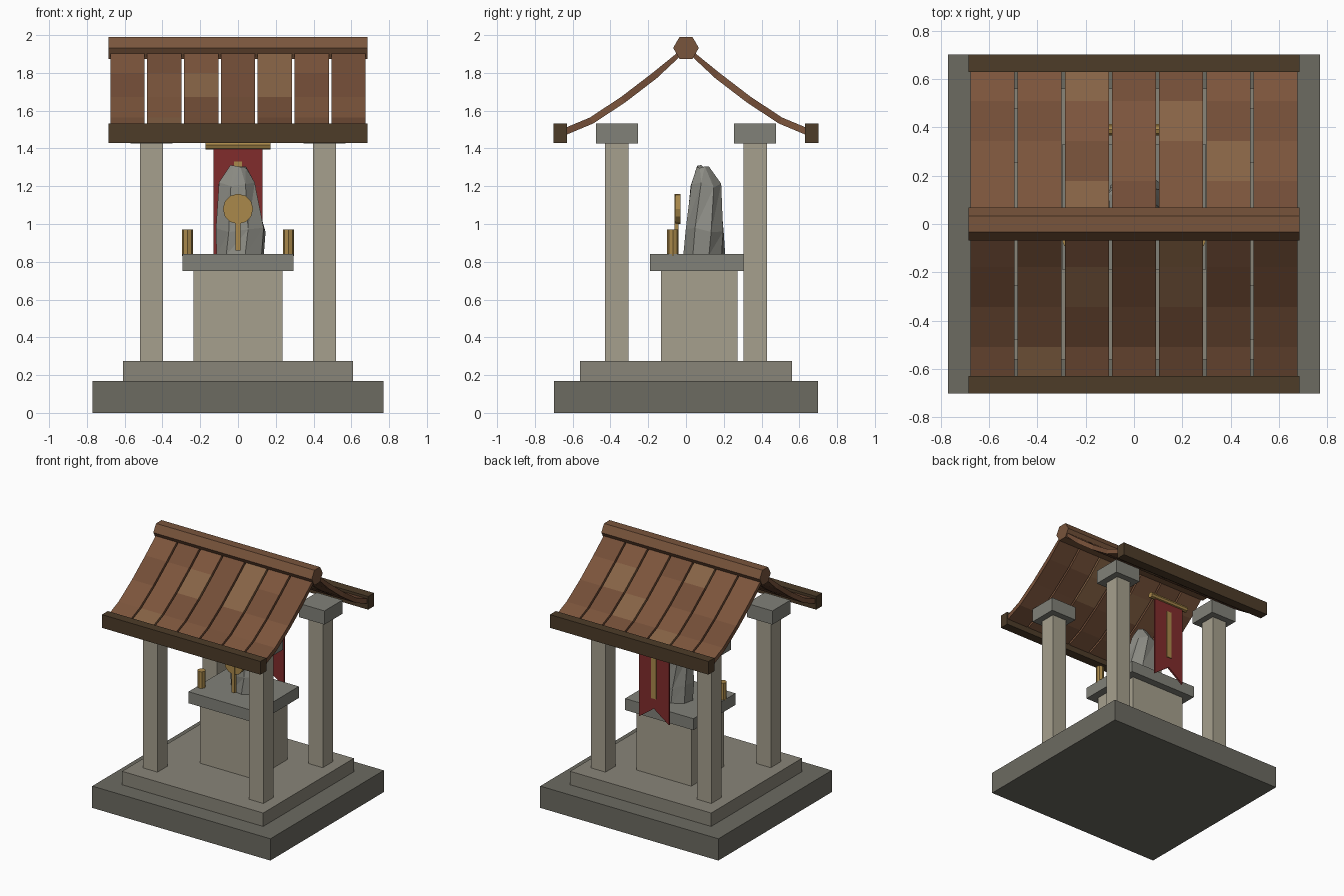
import bpy, bmesh, math, random
from mathutils import Vector

if "Cube" in bpy.data.objects:
    bpy.data.objects.remove(bpy.data.objects["Cube"])

random.seed(4)


def mat(name, r, g, b):
    m = bpy.data.materials.new(name)
    m.diffuse_color = (r, g, b, 1)
    m.use_nodes = True
    m.node_tree.nodes["Principled BSDF"].inputs["Base Color"].default_value = m.diffuse_color
    return m


DARK_STONE = mat("dark_stone", 0.15, 0.145, 0.12)
MID_STONE = mat("mid_stone", 0.25, 0.235, 0.19)
CAP_STONE = mat("cap_stone", 0.22, 0.22, 0.19)
PALE_STONE = mat("pale_stone", 0.38, 0.35, 0.27)
ROCK = mat("rock", 0.26, 0.26, 0.23)
GOLD = mat("gold", 0.40, 0.25, 0.07)
RED = mat("red_cloth", 0.22, 0.025, 0.025)
BEAM = mat("dark_wood", 0.075, 0.045, 0.022)
RIDGE = mat("ridge_wood", 0.19, 0.09, 0.045)
PLANKS = [mat("plank_a", 0.17, 0.075, 0.038), mat("plank_b", 0.20, 0.09, 0.045),
          mat("plank_c", 0.24, 0.125, 0.06)]


def finish(name, bm, *mats):
    bmesh.ops.recalc_face_normals(bm, faces=bm.faces)
    me = bpy.data.meshes.new(name)
    bm.to_mesh(me)
    bm.free()
    for m in mats:
        me.materials.append(m)
    ob = bpy.data.objects.new(name, me)
    bpy.context.collection.objects.link(ob)
    return ob


def box(name, x0, x1, y0, y1, z0, z1, m):
    bm = bmesh.new()
    bmesh.ops.create_cube(bm, size=1)
    for v in bm.verts:
        v.co = ((x0 + x1) / 2 + v.co.x * (x1 - x0), (y0 + y1) / 2 + v.co.y * (y1 - y0),
                (z0 + z1) / 2 + v.co.z * (z1 - z0))
    return finish(name, bm, m)


def rod(name, centre, radius, length, sides, axis, m):
    bm = bmesh.new()
    bmesh.ops.create_cone(bm, cap_ends=True, segments=sides, radius1=radius, radius2=radius, depth=length)
    ob = finish(name, bm, m)
    ob.location = centre
    ob.rotation_euler = {"x": (0, math.pi / 2, 0), "y": (math.pi / 2, 0, 0), "z": (0, 0, 0)}[axis]
    return ob


def prism(name, outline, y0, y1, m):
    """Extrude an x-z outline along y."""
    bm = bmesh.new()
    f = bm.faces.new([bm.verts.new((x, y0, z)) for x, z in outline])
    ext = bmesh.ops.extrude_face_region(bm, geom=[f])["geom"]
    bmesh.ops.translate(bm, vec=(0, y1 - y0, 0), verts=[e for e in ext if isinstance(e, bmesh.types.BMVert)])
    return finish(name, bm, m)


# stepped base
box("base_slab", -0.77, 0.77, -0.70, 0.70, 0, 0.17, DARK_STONE)
box("base_step", -0.61, 0.61, -0.56, 0.56, 0.17, 0.275, MID_STONE)

# pillars with capitals
for sx, side in ((-1, "left"), (1, "right")):
    for sy, end in ((-1, "front"), (1, "back")):
        x, y = 0.458 * sx, 0.366 * sy
        box(f"{end}_{side}_pillar", x - .062, x + .062, y - .062, y + .062, 0.275, 1.43, PALE_STONE)
        box(f"{end}_{side}_capital", x - .111, x + .111, y - .111, y + .111, 1.425, 1.532, CAP_STONE)

# altar
box("altar_block", -0.236, 0.236, -0.132, 0.272, 0.275, 0.75, PALE_STONE)
box("altar_top", -0.295, 0.295, -0.19, 0.33, 0.75, 0.84, CAP_STONE)

# standing rock: jittered rings with a sunken tip
bm = bmesh.new()
N = 8
rings = []
for z, cx, cy, rx, ry, turn in ((0.835, .01, .1, .135, .113, .2), (0.97, .015, .1, .135, .11, .3),
                                (1.21, -.01, .105, .1, .085, .5), (1.31, 0, .09, .045, .035, .3)):
    ring = []
    for i in range(N):
        a = math.tau * i / N + turn
        k = random.uniform(0.93, 1.04)
        dz = random.uniform(-0.02, 0.015) if z > 0.9 else 0
        ring.append(bm.verts.new((cx + rx * k * math.cos(a), cy + ry * k * math.sin(a), z + dz)))
    rings.append(ring)
for a, b in zip(rings, rings[1:]):
    for i in range(N):
        j = (i + 1) % N
        bm.faces.new((a[i], a[j], b[j]))
        bm.faces.new((a[i], b[j], b[i]))
tip = bm.verts.new((0, 0.09, 1.27))
for i in range(N):
    bm.faces.new((rings[-1][i], rings[-1][(i + 1) % N], tip))
bm.faces.new(rings[0][::-1])
finish("standing_rock", bm, ROCK)

# offerings on the altar
for sx, side in ((-1, "left"), (1, "right")):
    rod(f"{side}_candle", (0.267 * sx, -0.07, 0.90), 0.03, 0.14, 8, "z", GOLD)
rod("emblem_disc", (0, -0.043, 1.08), 0.08, 0.026, 12, "y", GOLD)
box("emblem_staff", -0.013, 0.013, -0.06, -0.04, 0.86, 1.16, GOLD)

# hanging banner at the back
prism("banner_cloth", [(-.13, 1.41), (.13, 1.41), (.13, .77), (0, .865), (-.13, .77)], 0.383, 0.397, RED)
box("banner_stripe", -0.021, 0.021, 0.377, 0.403, 0.945, 1.33, GOLD)
rod("banner_rod", (0, 0.39, 1.417), 0.023, 0.342, 8, "x", GOLD)

# curved roof planks, seven per slope with open gaps
profile = [Vector((0.0, 1.93)), Vector((0.167, 1.785)), Vector((0.333, 1.658)),
           Vector((0.5, 1.548)), Vector((0.667, 1.478))]
T = 0.018
top, low = [], []
for i, p in enumerate(profile):
    d = (profile[min(i + 1, 4)] - profile[max(i - 1, 0)]).normalized()
    n = Vector((-d.y, d.x)) * T
    top.append(p + n)
    low.append(p - n)
top[0].x = low[0].x = 0.0
for s, end in ((-1, "front"), (1, "back")):
    bm = bmesh.new()
    for k in range(-3, 4):
        x0, x1 = k * 0.195 - 0.091, k * 0.195 + 0.091
        rows = [[bm.verts.new((x, s * q.x, q.y)) for x, q in ((x0, t), (x1, t), (x1, l), (x0, l))]
                for t, l in zip(top, low)]
        for a, b in zip(rows, rows[1:]):
            c = random.choice((0, 0, 1, 1, 2))
            for i in range(4):
                j = (i + 1) % 4
                bm.faces.new((a[i], a[j], b[j], b[i])).material_index = c
        bm.faces.new(rows[0])
        bm.faces.new(rows[-1])
    finish(f"{end}_roof_planks", bm, *PLANKS)
    box(f"{end}_eave_beam", -0.685, 0.685, s * 0.665 - .036, s * 0.665 + .036, 1.43, 1.533, BEAM)

# hexagonal ridge beam, corner up
rod("ridge_beam", (0, 0, 1.932), 0.068, 1.37, 6, "x", RIDGE)
